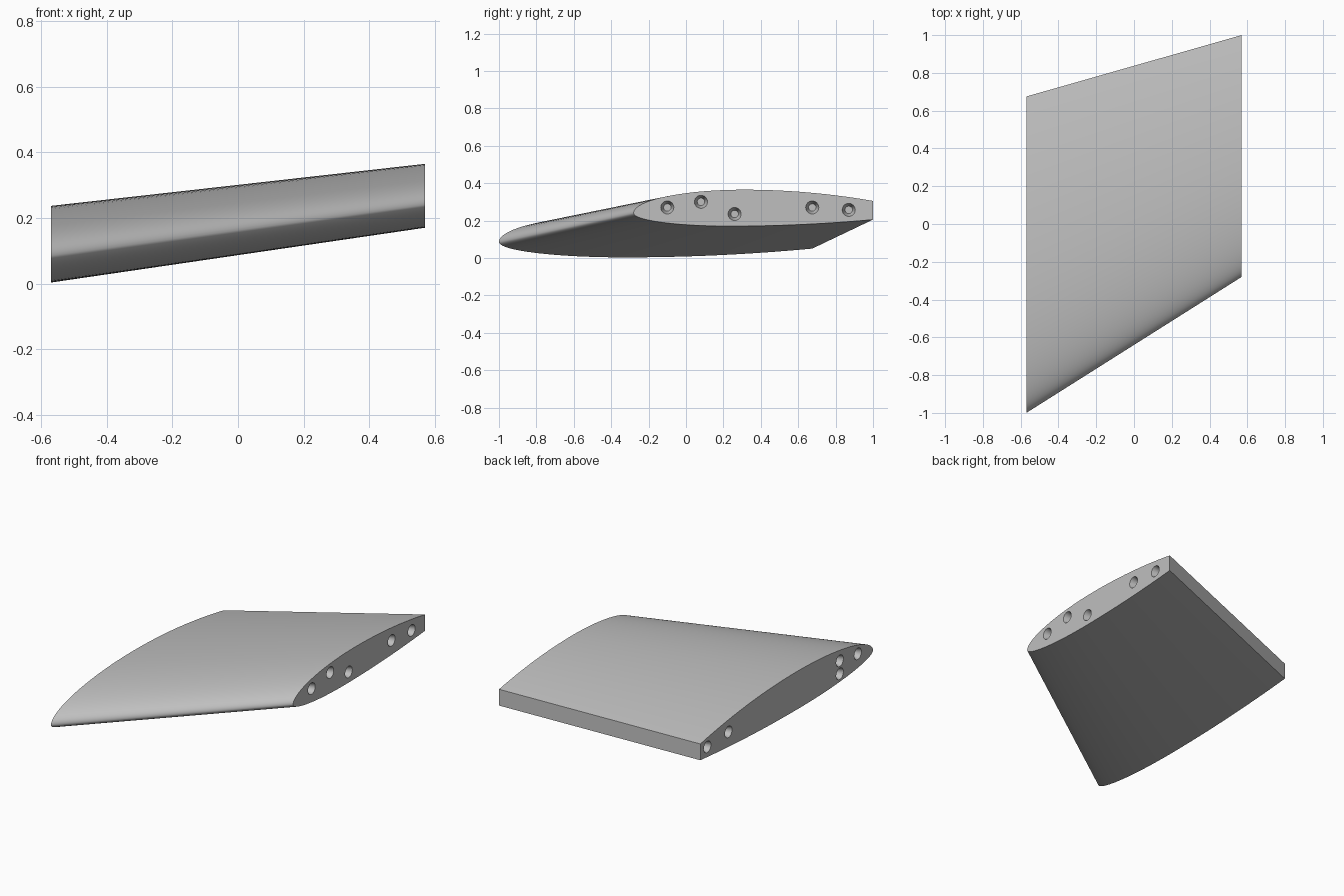
import bpy, bmesh, math
from mathutils import Matrix, Vector

cube = bpy.data.objects.get("Cube")
if cube:
    bpy.data.objects.remove(cube, do_unlink=True)

grey = bpy.data.materials.new("plain_grey")
grey.use_nodes = True
grey.diffuse_color = (0.52, 0.52, 0.52, 1)
grey.node_tree.nodes["Principled BSDF"].inputs["Base Color"].default_value = (0.52, 0.52, 0.52, 1)

HALF_SPAN = 0.57
STEPS = 40


def make_object(name, bm):
    bmesh.ops.recalc_face_normals(bm, faces=bm.faces)
    mesh = bpy.data.meshes.new(name)
    bm.to_mesh(mesh)
    bm.free()
    mesh.materials.append(grey)
    obj = bpy.data.objects.new(name, mesh)
    bpy.context.collection.objects.link(obj)
    return obj


def surface_height(t, peak_at, peak, end):
    """Elliptical nose up to the peak, then a parabola to the blunt trailing edge."""
    if t < peak_at:
        return peak * math.sqrt(max(0, 1 - ((peak_at - t) / peak_at) ** 2))
    return peak + (end - peak) * ((t - peak_at) / (1 - peak_at)) ** 2


def airfoil(x, nose_y, tail_y, nose_z, top, bottom):
    # Stations crowd towards the nose
    stations = [1 - math.cos(math.pi / 2 * i / STEPS) for i in range(STEPS + 1)]
    outline = [(t, surface_height(t, 0.46, top, 0.065)) for t in reversed(stations)]
    outline += [(t, surface_height(t, 0.4, bottom, -0.035)) for t in stations[1:]]
    return [Vector((x, nose_y + t * (tail_y - nose_y), nose_z + h)) for t, h in outline]


# Wing body lofted between the root and tip sections
bm = bmesh.new()
root = [bm.verts.new(p) for p in airfoil(-HALF_SPAN, -1, 0.675, 0.085, 0.152, -0.082)]
tip = [bm.verts.new(p) for p in airfoil(HALF_SPAN, -0.28, 1, 0.24, 0.125, -0.07)]
count = len(root)
for i in range(count):
    j = (i + 1) % count
    bm.faces.new((root[i], root[j], tip[j], tip[i]))
bm.faces.new(root)
bm.faces.new(tip)
wing = make_object("wing_section", bm)

# Pin sockets in both end faces, as (y, z)
root_holes = [(-0.853, 0.12), (-0.678, 0.144), (-0.678, 0.064), (0.402, 0.12), (0.607, 0.106)]
tip_holes = [(-0.1, 0.27), (0.08, 0.3), (0.26, 0.235), (0.675, 0.27), (0.87, 0.257)]
bm = bmesh.new()
for side, holes in ((-1, root_holes), (1, tip_holes)):
    for y, z in holes:
        # Narrow end points into the wing
        place = Matrix.Translation((side * HALF_SPAN, y, z)) @ Matrix.Rotation(side * math.pi / 2, 4, "Y")
        bmesh.ops.create_cone(bm, cap_ends=True, segments=24, radius1=0.02,
                              radius2=0.05, depth=0.1, matrix=place)
cutter = make_object("socket_cutter", bm)
cutter.hide_render = True

cut = wing.modifiers.new("sockets", "BOOLEAN")
cut.operation = "DIFFERENCE"
cut.solver = "EXACT"
cut.object = cutter
bpy.ops.object.select_all(action="DESELECT")
wing.select_set(True)
bpy.context.view_layer.objects.active = wing
bpy.ops.object.modifier_apply(modifier=cut.name)
bpy.data.objects.remove(cutter, do_unlink=True)
bpy.ops.object.shade_smooth_by_angle(angle=math.radians(30))
